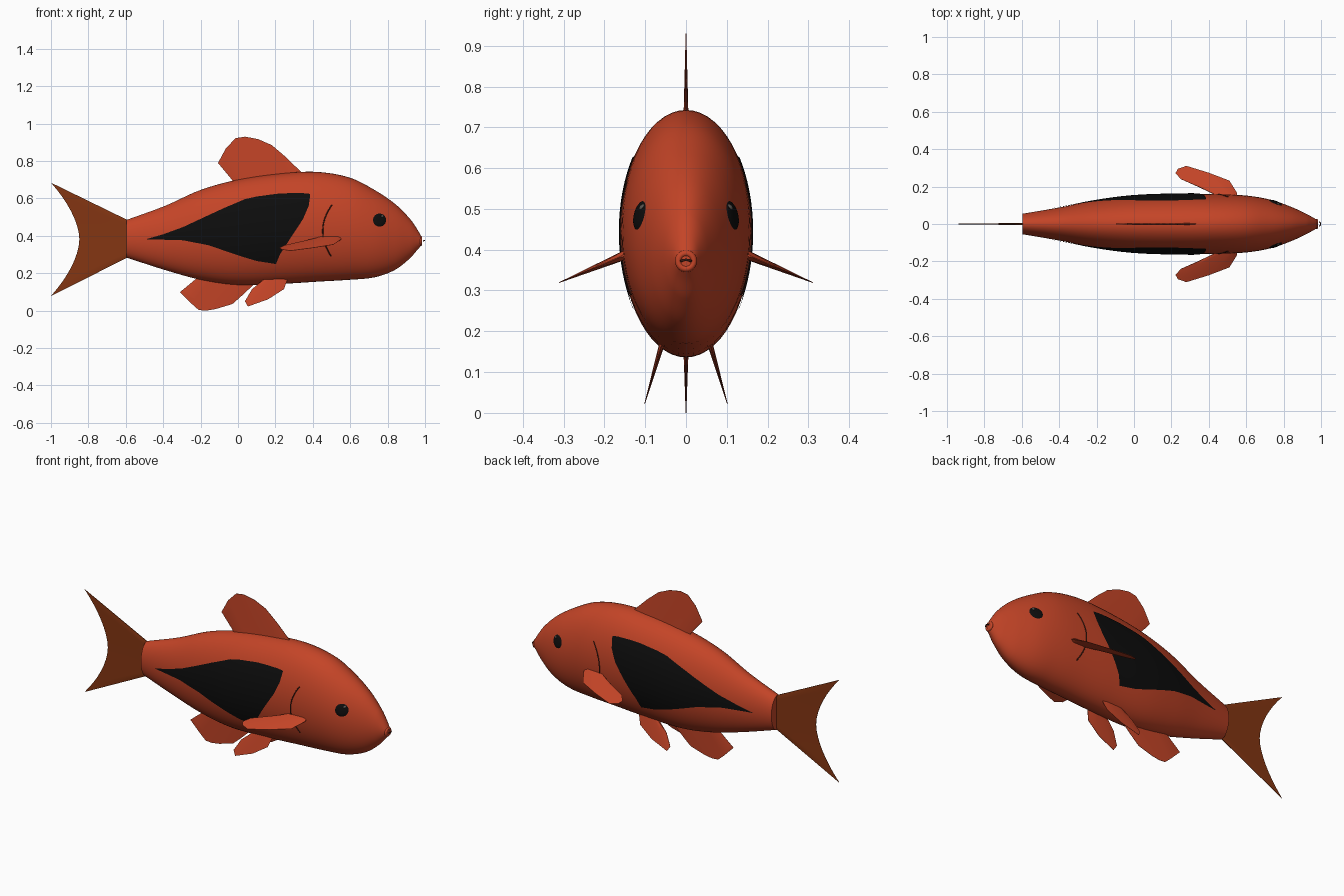
import bpy, bmesh, math
from mathutils import Vector

cube = bpy.data.objects.get("Cube")
if cube:
    bpy.data.objects.remove(cube)


def material(name, rgb):
    m = bpy.data.materials.new(name)
    m.use_nodes = True
    m.diffuse_color = (*rgb, 1)
    bsdf = next(n for n in m.node_tree.nodes if n.type == 'BSDF_PRINCIPLED')
    bsdf.inputs["Base Color"].default_value = (*rgb, 1)
    bsdf.inputs["Roughness"].default_value = 0.7
    return m


RED = material("red_orange", (0.55, 0.058, 0.02))
BROWN = material("tail_brown", (0.23, 0.036, 0.006))
BLACK = material("black", (0.004, 0.004, 0.004))
DARK = material("dark_brown", (0.05, 0.012, 0.007))
GREY = material("eye_grey", (0.1, 0.09, 0.08))


def finish(obj, mat, mirror=False):
    obj.data.materials.append(mat)
    if mirror:
        obj.modifiers.new("Mirror", 'MIRROR').use_axis = (False, True, False)
    if obj.type == 'MESH':
        bpy.ops.object.select_all(action='DESELECT')
        obj.select_set(True)
        bpy.context.view_layer.objects.active = obj
        bpy.ops.object.shade_smooth_by_angle(angle=math.radians(40))
    return obj


def grid(name, rows, mat, closed=False, caps=False, mirror=False):
    """Skin a list of point rows; closed joins each row into a ring."""
    bm = bmesh.new()
    vs = [[bm.verts.new(p) for p in r] for r in rows]
    n = len(rows[0])
    for a, b in zip(vs, vs[1:]):
        for j in range(n if closed else n - 1):
            k = (j + 1) % n
            bm.faces.new((a[j], a[k], b[k], b[j]))
    if caps:
        bm.faces.new(vs[0])
        bm.faces.new(vs[-1])
    bmesh.ops.remove_doubles(bm, verts=bm.verts, dist=0.00001)
    bmesh.ops.recalc_face_normals(bm, faces=bm.faces)
    me = bpy.data.meshes.new(name)
    bm.to_mesh(me)
    bm.free()
    obj = bpy.data.objects.new(name, me)
    bpy.context.collection.objects.link(obj)
    return finish(obj, mat, mirror)


# Body stations: x, top, bottom, half width
BODY = [(-.595, .485, .283, .055), (-.39, .56, .217, .09), (-.2, .645, .165, .127),
        (0, .7, .137, .152), (.25, .735, .144, .161), (.43, .741, .155, .16),
        (.6, .71, .165, .152), (.73, .645, .178, .13), (.84, .57, .218, .092),
        (.92, .49, .28, .055), (.96, .432, .326, .033), (.982, .393, .35, .02)]


def section(x):
    """Smoothly interpolated top, bottom and half width at x."""
    i = max(0, min(len(BODY) - 2, sum(r[0] <= x for r in BODY) - 1))
    a, b = BODY[i], BODY[i + 1]
    before, after = BODY[max(i - 1, 0)], BODY[min(i + 2, len(BODY) - 1)]
    d = b[0] - a[0]
    t = (x - a[0]) / d
    out = []
    for k in (1, 2, 3):
        ma = (b[k] - before[k]) / (b[0] - before[0]) * d
        mb = (after[k] - a[k]) / (after[0] - a[0]) * d
        out.append(a[k] + t * ma + t * t * (3 * (b[k] - a[k]) - 2 * ma - mb)
                   + t ** 3 * (2 * (a[k] - b[k]) + ma + mb))
    return out


def side(x, z, lift=0.0):
    """Point on the left flank of the body."""
    top, bot, w = section(x)
    s = (2 * z - top - bot) / (top - bot)
    return Vector((x, w * math.sqrt(max(0, 1 - s * s)) + lift, z))


# Body
rings = []
for i, (a, b) in enumerate(zip(BODY, BODY[1:])):
    rings += [a[0] + (b[0] - a[0]) * k / 6 for k in range(6)]
rings.append(BODY[-1][0])
rows = []
for x in rings:
    top, bot, w = section(x)
    angles = [math.tau * j / 56 for j in range(56)]
    rows.append([(x, w * math.sin(t), (top + bot) / 2 + (top - bot) / 2 * math.cos(t))
                 for t in angles])
grid("body", rows, RED, closed=True, caps=True)

# Black flank patch: x, lower edge, upper edge
PATCH = [(-.487, .381, .383), (-.4, .379, .408), (-.295, .376, .446), (-.16, .35, .509),
         (-.08, .323, .546), (.037, .284, .596), (.1, .265, .61), (.203, .249, .624),
         (.225, .302, .626), (.277, .382, .628), (.348, .49, .628), (.378, .56, .625),
         (.386, .615, .622)]
rows = []
for a, b in zip(PATCH, PATCH[1:]):
    for k in range(5):
        x, lo, hi = (p + (q - p) * k / 4 for p, q in zip(a, b))
        rows.append([side(x, lo + (hi - lo) * j / 16, 0.003) for j in range(17)])
grid("flank_patch", rows, BLACK, mirror=True)


def fin(name, root_a, root_b, edge, half, place, mat=RED, mirror=False):
    """Tapered fin lofted from a straight root to an outline."""
    n = len(edge) - 1
    a, b = Vector(root_a), Vector(root_b)
    rows = []
    for i, e in enumerate(edge):
        r = a.lerp(b, i / n)
        front, back = [], []
        for j in range(7):
            s = j / 6
            p = r.lerp(Vector(e), s)
            t = half * (1 - s) * (0.25 if i in (0, n) else 1) + 0.0008
            front.append(place(p.x, p.y, t))
            back.append(place(p.x, p.y, -t))
        rows.append(front + back[::-1])
    return grid(name, rows, mat, closed=True, caps=True, mirror=mirror)


def upright(u, v, t):
    return (u, t, v)


fin("dorsal_fin", (-.02, .68), (.34, .715),
    [(-.04, .71), (-.107, .789), (-.064, .869), (-.012, .922), (.037, .93),
     (.107, .917), (.18, .885), (.25, .826), (.342, .737)], .006, upright)
fin("anal_fin", (-.2, .19), (.07, .15),
    [(-.23, .165), (-.31, .099), (-.246, .035), (-.21, .003), (-.17, 0), (-.12, .008),
     (-.03, .035), (.01, .07), (.08, .135)], .006, upright)

# Tail fin with a concave rear edge
tail = []
for i in range(17):
    s = i / 8 - 1
    tail.append((-.848 - .152 * abs(s) ** 1.75, .381 - .303 * s))
fin("tail_fin", (-.59, .484), (-.59, .284), tail, .005, upright, BROWN)

# Paired pelvic and pectoral fins
fin("pelvic_fin", (.15, .19), (.25, .185),
    [(.14, .165), (.075, .115), (.037, .05), (.053, .022), (.16, .06), (.246, .115),
     (.265, .168)], .007,
    lambda u, v, t: (u, .06 + (.165 - v) * .29 + t, v), mirror=True)
fin("pectoral_fin", (.55, .145), (.45, .145),
    [(.552, .165), (.51, .232), (.4, .274), (.28, .311), (.235, .295), (.222, .272),
     (.25, .24), (.34, .2), (.43, .158)], .012,
    lambda u, v, t: (u, v, .387 - (v - .15) * .42 + t), mirror=True)


def disc(name, x, z, radius, lift, mat):
    """Domed disc that follows the flank."""
    rows = []
    for i in range(7):
        r = radius * i / 6
        rows.append([side(x + r * math.cos(a), z + r * math.sin(a),
                          lift * (1 - (i / 6) ** 4) + 0.001)
                     for a in (math.tau * j / 28 for j in range(28))])
    grid(name, rows, mat, closed=True, mirror=True)


# Eyes
disc("eye", .757, .484, .035, .006, BLACK)
disc("eye_glint", .771, .504, .008, .008, GREY)


def line(name, points, width, mat, mirror=False):
    cu = bpy.data.curves.new(name, 'CURVE')
    cu.dimensions = '3D'
    cu.bevel_depth = width
    cu.use_fill_caps = True
    sp = cu.splines.new('POLY')
    sp.points.add(len(points) - 1)
    for p, co in zip(sp.points, points):
        p.co = (*co, 1)
    obj = bpy.data.objects.new(name, cu)
    bpy.context.collection.objects.link(obj)
    finish(obj, mat, mirror)


# Gill slits
gill = []
for i in range(21):
    z = .29 + .275 * i / 20
    gill.append(side(.453 + 2.5 * (z - .425) ** 2, z))
line("gill_slit", gill, .003, DARK, mirror=True)

# Mouth: round lips around a dark opening with a small curved slit
bpy.ops.mesh.primitive_torus_add(location=(.977, 0, .372), rotation=(0, math.pi / 2, 0),
                                 major_radius=.019, minor_radius=.008,
                                 major_segments=32, minor_segments=10)
lips = bpy.context.object
lips.name = "lips"
finish(lips, RED)
slit = [(.997 - 40 * y * y, y, .375 - 20 * y * y) for y in (i * .0025 for i in range(-5, 6))]
line("mouth_slit", slit, .003, DARK)
